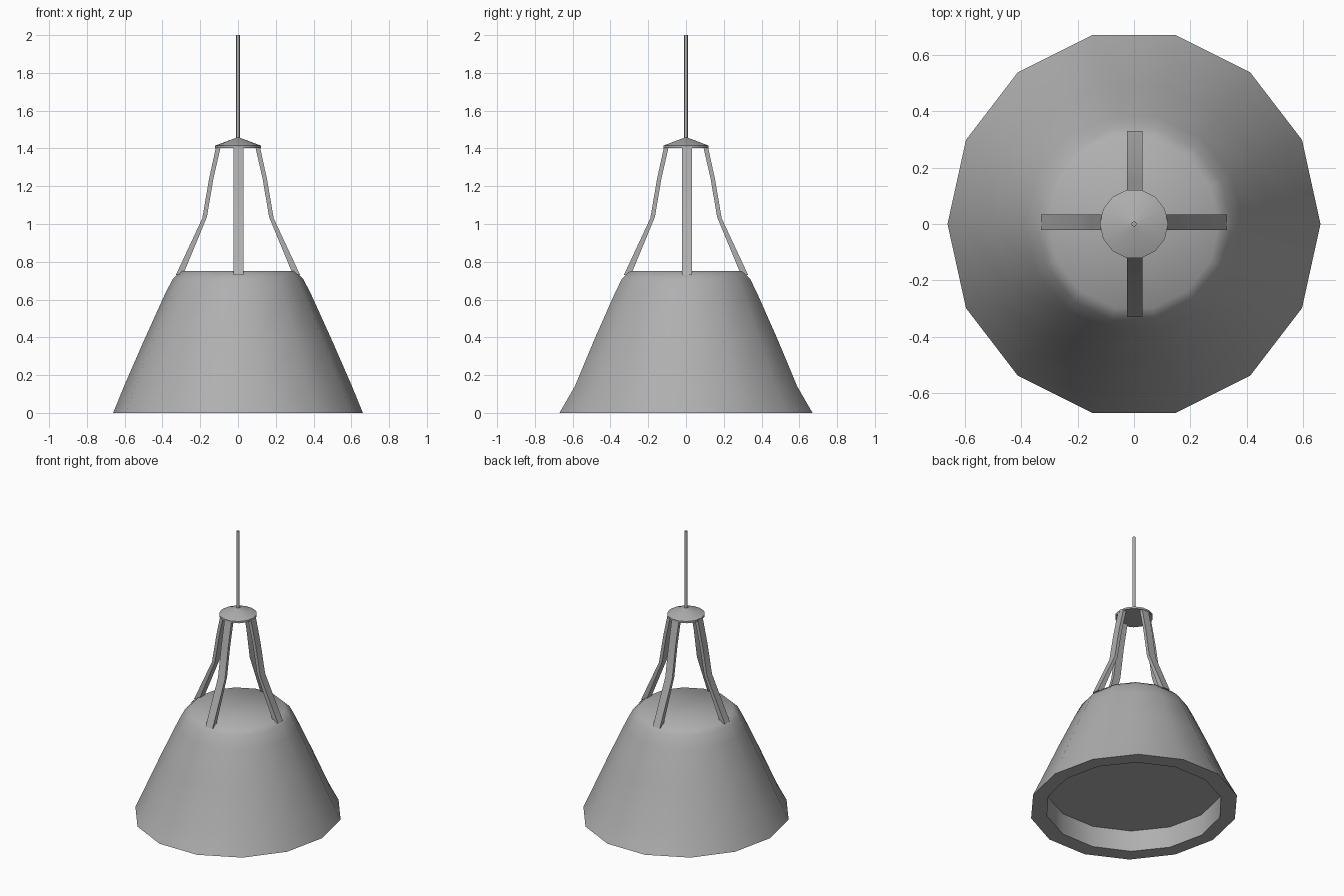
import bpy, bmesh
from math import sin, cos, tau, radians

if "Cube" in bpy.data.objects:
    bpy.data.objects.remove(bpy.data.objects["Cube"])

grey = bpy.data.materials.new("dark_grey")
grey.diffuse_color = (0.43, 0.43, 0.43, 1)
grey.use_nodes = True
grey.node_tree.nodes["Principled BSDF"].inputs["Base Color"].default_value = grey.diffuse_color


def finish(name, bm, angle):
    bmesh.ops.recalc_face_normals(bm, faces=bm.faces[:])
    mesh = bpy.data.meshes.new(name)
    bm.to_mesh(mesh)
    bm.free()
    mesh.materials.append(grey)
    obj = bpy.data.objects.new(name, mesh)
    bpy.context.collection.objects.link(obj)
    bpy.ops.object.select_all(action='DESELECT')
    obj.select_set(True)
    bpy.context.view_layer.objects.active = obj
    bpy.ops.object.shade_smooth_by_angle(angle=radians(angle))
    return obj


def skin(name, loops, angle):
    """Joins vertex loops of equal size into a closed skin."""
    bm = bmesh.new()
    loops = [[bm.verts.new(p) for p in loop] for loop in loops]
    n = len(loops[0])
    for a, b in zip(loops, loops[1:]):
        for i in range(n):
            j = (i + 1) % n
            bm.faces.new((a[i], a[j], b[j], b[i]))
    bm.faces.new(loops[0])
    bm.faces.new(loops[-1])
    return finish(name, bm, angle)


def lathe(name, rings, sides, angle=50):
    """Rings are (x radius, y radius, z)."""
    return skin(name, [[(rx * cos(tau * i / sides), ry * sin(tau * i / sides), z)
                        for i in range(sides)] for rx, ry, z in rings], angle)


def strut(name, dx, dy):
    """Flat bent bar swept from the cap down to the shade."""
    path = [(0.09, 0.116, 1.41), (0.130, 0.154, 1.235),
            (0.165, 0.189, 1.03), (0.289, 0.329, 0.73)]
    half = 0.027
    off = 0.003 if dy else 0.006
    loops = []
    for inner, outer, z in path:
        loops.append([(dx * r + abs(dy) * (w + off), dy * r + abs(dx) * (w + off), h)
                      for r, w, h in ((inner, -half, z + 0.006), (outer, -half, z),
                                      (outer, half, z), (inner, half, z + 0.006))])
    return skin(name, loops, 40)


# Shade: recessed underside, flat rim, flared wall, rounded shoulder, flat top
lathe("shade", [(0.565, 0.575, 0.15), (0.565, 0.575, 0.0), (0.661, 0.687, 0.0),
                (0.604, 0.604, 0.14), (0.495, 0.497, 0.39), (0.386, 0.388, 0.63),
                (0.345, 0.348, 0.71), (0.30, 0.305, 0.75)], 14)

# Four struts
for label, dx, dy in (("right", 1, 0), ("left", -1, 0), ("back", 0, 1), ("front", 0, -1)):
    strut(label + "_strut", dx, dy)

# Conical cap and hanging rod
lathe("cap", [(0.121, 0.123, 1.402), (0.121, 0.123, 1.415), (0.009, 0.009, 1.457)], 14)
lathe("hanging_rod", [(0.0095, 0.0095, 1.42), (0.0095, 0.0095, 2.0)], 8)
